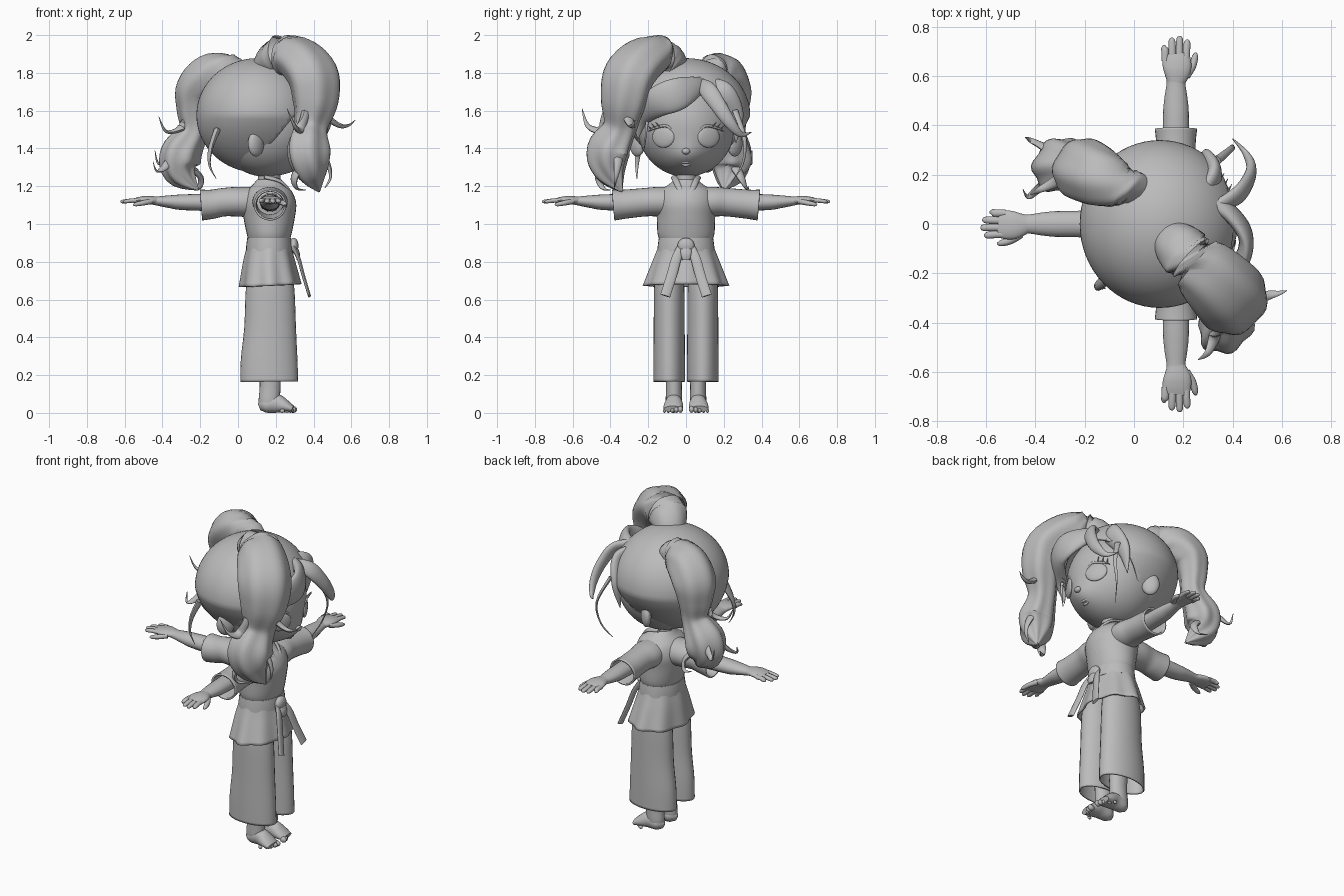
import bpy, bmesh, math
from mathutils import Vector, Matrix

grey = bpy.data.materials.new("clay_grey")
grey.diffuse_color = (0.5, 0.5, 0.5, 1)


def finish(name, bm, angle=50):
    bmesh.ops.recalc_face_normals(bm, faces=bm.faces)
    me = bpy.data.meshes.new(name)
    bm.to_mesh(me)
    bm.free()
    me.materials.append(grey)
    ob = bpy.data.objects.new(name, me)
    bpy.context.collection.objects.link(ob)
    bpy.ops.object.select_all(action='DESELECT')
    ob.select_set(True)
    bpy.context.view_layer.objects.active = ob
    bpy.ops.object.shade_smooth_by_angle(angle=math.radians(angle))
    return ob


def catmull(p, steps):
    """Smooth a list of equal-length tuples."""
    out = []
    for i in range(len(p) - 1):
        a, b, c, d = p[max(i - 1, 0)], p[i], p[i + 1], p[min(i + 2, len(p) - 1)]
        for k in range(steps):
            t = k / steps
            out.append([0.5 * (2 * q + (r - o) * t + (2 * o - 5 * q + 4 * r - s) * t * t
                        + (3 * q - o - 3 * r + s) * t ** 3) for o, q, r, s in zip(a, b, c, d)])
    return out + [list(p[-1])]


def tube(name, pts, up=(0, 0, 1), n=20, steps=5, ridge=0, lobes=6, caps=True):
    """Sweep an ellipse; each point is x, y, z, side radius, up radius."""
    rows = catmull(pts, steps)
    up = Vector(up)
    bm = bmesh.new()
    rings = []
    for i, row in enumerate(rows):
        c = Vector(row[:3])
        t = (Vector(rows[min(i + 1, len(rows) - 1)][:3]) - Vector(rows[max(i - 1, 0)][:3])).normalized()
        side = t.cross(up).normalized()
        nor = side.cross(t)
        ring = []
        for k in range(n):
            a = 2 * math.pi * k / n
            m = 1 + ridge * i / len(rows) * math.cos(lobes * a)
            ring.append(bm.verts.new(c + side * max(row[3], .001) * m * math.cos(a)
                                     + nor * max(row[4], .001) * m * math.sin(a)))
        rings.append(ring)
    for r0, r1 in zip(rings, rings[1:]):
        for k in range(n):
            bm.faces.new((r0[k], r0[(k + 1) % n], r1[(k + 1) % n], r1[k]))
    if caps:
        bm.faces.new(rings[0])
        bm.faces.new(rings[-1])
    return finish(name, bm)


def ball(name, loc, scale, yaw=0, seg=24):
    bm = bmesh.new()
    bmesh.ops.create_uvsphere(bm, u_segments=seg, v_segments=seg // 2, radius=1)
    bm.transform(Matrix.Translation(loc) @ Matrix.Rotation(yaw, 4, 'Z') @ Matrix.Diagonal((*scale, 1)))
    return finish(name, bm)


def thicken(ob, t):
    m = ob.modifiers.new("thickness", 'SOLIDIFY')
    m.thickness = t
    m.offset = -1


X = (1, 0, 0)

# Head: face with a soft muzzle bulge, nose, mouth, neck
bm = bmesh.new()
bmesh.ops.create_uvsphere(bm, u_segments=64, v_segments=48, radius=1)
for v in bm.verts:
    p = Vector((.15 + .27 * v.co.x, .26 * v.co.y, 1.525 + .275 * v.co.z))
    if v.co.x > 0:
        p.x += .042 * min(1, v.co.x * 2.5) * math.exp(-(p.y / .10) ** 2 - ((p.z - 1.345) / .08) ** 2)
    v.co = p
finish("face", bm)
ball("nose", (.416, 0, 1.385), (.018, .022, .017), seg=16)
tube("upper_lip", [(.355, -.055, 1.337, .002, .002), (.374, 0, 1.327, .008, .008), (.355, .055, 1.337, .002, .002)], n=8)
tube("lower_lip", [(.352, -.03, 1.318, .002, .002), (.360, 0, 1.311, .008, .008), (.352, .03, 1.318, .002, .002)], n=8)
tube("neck", [(.165, 0, 1.15, .07, .07), (.165, 0, 1.23, .055, .06), (.165, 0, 1.33, .06, .065)], up=X)

for s, side in ((-1, "right"), (1, "left")):
    # Eyes with lashes, and ears flared outward
    ball(side + "_eye", (.379, s * .12, 1.46), (.016, .066, .056), yaw=s * .5)
    tube(side + "_lash_line", [(.402, s * .058, 1.475, .004, .004), (.40, s * .10, 1.518, .007, .007),
                               (.367, s * .16, 1.51, .007, .007), (.345, s * .20, 1.49, .002, .002)], n=8)
    for k in range(3):
        y = .14 + .022 * k
        tube(side + "_lash", [(.385 - .016 * k, s * y, 1.515 - .006 * k, .004, .004),
                              (.397 - .016 * k, s * (y + .022), 1.54 - .008 * k, .001, .001)], n=6, steps=2)
    ball(side + "_ear", (.095, s * .258, 1.425), (.052, .028, .068), yaw=-s * .75)

# Hair cap, narrowed at the nape and sliced open over the face
bm = bmesh.new()
bmesh.ops.create_uvsphere(bm, u_segments=64, v_segments=48, radius=1)
for v in bm.verts:
    z = v.co.z
    v.co = Vector((.105 + .325 * v.co.x, .34 * v.co.y * (1 + .33 * min(z, 0)), 1.575 + .303 * z))
bmesh.ops.bisect_plane(bm, geom=bm.verts[:] + bm.edges[:] + bm.faces[:], plane_co=(.17, 0, 1.42),
                       plane_no=(1, 0, -.85), clear_outer=True)
thicken(finish("hair_cap", bm), .015)

# Two ponytails
tube("right_ponytail", [(.13, -.04, 1.78, .07, .06), (.19, -.10, 1.87, .105, .09), (.30, -.20, 1.885, .135, .11),
                        (.395, -.30, 1.79, .15, .12), (.41, -.33, 1.65, .13, .11), (.385, -.35, 1.51, .095, .08),
                        (.375, -.41, 1.39, .125, .10), (.39, -.40, 1.28, .09, .08), (.43, -.34, 1.17, .004, .004)],
     up=(.7, -.7, .15), n=36, ridge=.10, lobes=6)
tube("left_ponytail", [(.04, .12, 1.76, .07, .05), (-.04, .15, 1.805, .095, .08), (-.14, .19, 1.79, .12, .11),
                       (-.22, .23, 1.71, .125, .10), (-.235, .24, 1.60, .10, .08), (-.235, .24, 1.49, .08, .07),
                       (-.30, .24, 1.37, .115, .10), (-.30, .23, 1.27, .09, .08), (-.21, .20, 1.18, .004, .004)],
     up=(-.8, .5, .2), n=36, ridge=.10, lobes=6)


# Loose curls: path points plus a starting radius, tapering to the tip
def curl(name, path, r):
    k = len(path) - 1
    tube(name, [(*p, max(r * (1 - i / k), .002), max(r * (1 - i / k), .002) * .6) for i, p in enumerate(path)],
         up=(.6, .3, .74), n=10)


curl("right_curl_out", [(.42, -.34, 1.66), (.47, -.31, 1.57), (.54, -.29, 1.52), (.59, -.28, 1.525), (.62, -.27, 1.55)], .04)
curl("right_curl_back", [(.36, -.40, 1.58), (.33, -.45, 1.50), (.30, -.52, 1.52), (.26, -.55, 1.61)], .045)
curl("right_curl_low", [(.40, -.36, 1.42), (.47, -.36, 1.33), (.49, -.37, 1.25), (.46, -.38, 1.19)], .035)
curl("right_curl_tip", [(.36, -.43, 1.34), (.30, -.46, 1.25), (.31, -.44, 1.19), (.36, -.40, 1.18)], .04)
curl("left_curl_out", [(-.25, .22, 1.60), (-.30, .18, 1.51), (-.38, .14, 1.49), (-.42, .12, 1.57)], .04)
curl("left_curl_back", [(-.28, .26, 1.42), (-.36, .31, 1.36), (-.42, .34, 1.32), (-.44, .35, 1.39)], .035)
curl("left_curl_low", [(-.32, .20, 1.38), (-.39, .14, 1.30), (-.43, .11, 1.28), (-.45, .14, 1.33)], .03)
curl("left_curl_tip", [(-.28, .25, 1.32), (-.20, .29, 1.25), (-.21, .32, 1.19), (-.27, .33, 1.20)], .035)
curl("nape_lock", [(-.11, -.22, 1.50), (-.145, -.25, 1.40), (-.15, -.26, 1.31), (-.115, -.26, 1.24)], .03)

# Fringe: one broad sweep to one side and short locks to the other
tube("fringe_sweep", [(.27, .09, 1.765, .01, .02), (.37, .06, 1.735, .05, .03), (.45, -.04, 1.69, .085, .03),
                      (.435, -.15, 1.645, .08, .03), (.34, -.235, 1.56, .045, .025), (.30, -.255, 1.45, .002, .002)],
     up=X, n=24, steps=8)
tube("fringe_lock", [(.29, .06, 1.76, .01, .02), (.41, .11, 1.715, .045, .025), (.46, .17, 1.63, .042, .025),
                     (.475, .23, 1.54, .032, .02), (.45, .29, 1.475, .016, .012), (.40, .345, 1.485, .002, .002)],
     up=X, steps=8)
tube("fringe_side", [(.25, .11, 1.76, .01, .02), (.325, .19, 1.70, .06, .03), (.295, .26, 1.58, .045, .025),
                     (.27, .265, 1.43, .002, .002)], up=X, steps=8)
curl("left_wisp", [(.34, .26, 1.60), (.40, .31, 1.45), (.38, .30, 1.32), (.34, .24, 1.22)], .018)
curl("right_wisp", [(.35, -.20, 1.62), (.36, -.21, 1.50), (.34, -.22, 1.40)], .014)

# Jacket body, pleated hem and snug belt
tube("jacket", [(.165, 0, .90, .13, .105), (.165, 0, .945, .15, .118), (.165, 0, 1.04, .155, .137),
                (.165, 0, 1.11, .162, .143), (.165, 0, 1.17, .145, .122), (.165, 0, 1.21, .09, .085),
                (.165, 0, 1.235, .06, .065)], up=X, n=32)
thicken(tube("jacket_skirt", [(.165, 0, .95, .138, .110), (.165, 0, .89, .143, .115), (.165, 0, .79, .178, .137),
                              (.17, 0, .675, .22, .16)], up=X, n=96, ridge=.045, lobes=8, caps=False), .01)
tube("belt", [(.165, 0, .855, .152, .123), (.165, 0, .89, .149, .121), (.165, 0, .925, .144, .116)],
     up=X, n=32, steps=2)
ball("belt_knot", (.295, 0, .885), (.025, .045, .042))
tube("belt_knot_end", [(.305, 0, .87, .03, .012), (.317, 0, .84, .028, .011), (.318, 0, .81, .02, .008)], up=X)

for s, side in ((-1, "right"), (1, "left")):
    tube(side + "_belt_tail", [(.285, s * .02, .89, .02, .012), (.32, s * .05, .82, .026, .010),
                               (.345, s * .075, .73, .027, .009), (.378, s * .11, .62, .027, .008)], up=X, n=12)
    tube(side + "_collar", [(.14, s * .066, 1.25, .016, .008), (.225, s * .052, 1.225, .016, .008),
                            (.28, s * .026, 1.165, .014, .007), (.302, 0, 1.11, .010, .005)], up=X, n=10)

    # Open-hemmed trousers, ankle, foot and toes
    y = s * .089
    thicken(tube(side + "_trouser", [(.17, y, .76, .068, .10), (.17, y, .67, .08, .127), (.17, y, .45, .082, .137),
                                     (.165, y, .28, .084, .15), (.165, y, .165, .084, .153)],
                 up=X, n=28, caps=False), .008)
    f = s * .064
    tube(side + "_ankle", [(.17, f, .36, .05, .06), (.17, f, .24, .045, .058), (.17, f, .14, .042, .055),
                           (.165, f, .06, .043, .056), (.165, f, .02, .033, .048)], up=X)
    tube(side + "_foot", [(.112, f, .03, .012, .018), (.14, f, .04, .04, .04), (.20, f, .05, .045, .05),
                          (.25, s * .067, .035, .052, .035), (.29, s * .07, .02, .048, .018)])
    for k in range(5):
        r = .018 - .0018 * k
        ball(side + "_toe", (.292 - .0036 * k * k, s * (.03 + .021 * k), r), (r * 1.2, r * .8, r), seg=12)

tube("jacket_overlap", [(.303, 0, 1.11, .010, .004), (.296, .012, 1.03, .010, .004),
                        (.277, .03, .95, .010, .004)], up=X, n=10)


# Arm with open sleeve, palm, fingers and thumb
def arm(side, origin, along, thumb, sleeve_end):
    o, d, w = Vector(origin), Vector(along), Vector(thumb)

    def part(name, pts, n=20, caps=True):
        return tube(side + name, [(*(o + d * a + w * b + Vector((0, 0, c))), ra, rb) for a, b, c, ra, rb in pts],
                    n=n, caps=caps)

    e = sleeve_end
    thicken(part("_sleeve", [(.06, 0, 1.115, .09, .08), (.15, 0, 1.118, .093, .078), (.22, 0, 1.115, .08, .075),
                             (e - .06, 0, 1.105, .08, .077), (e, 0, 1.10, .086, .082)], 28, False), .01)
    part("_forearm", [(.15, 0, 1.115, .055, .05), (.42, 0, 1.115, .053, .042), (.50, 0, 1.118, .048, .034),
                      (.57, 0, 1.122, .038, .024), (.60, 0, 1.125, .042, .021)])
    part("_palm", [(.57, 0, 1.123, .036, .022), (.62, .005, 1.128, .055, .021), (.66, .003, 1.126, .058, .018),
                   (.69, 0, 1.123, .052, .013)])
    for k, (b, tip) in enumerate(((-.044, .725), (-.015, .755), (.014, .762), (.042, .748))):
        part("_finger", [(.66, b, 1.125, .015, .013), (.70, b, 1.124, .0155, .012),
                         (tip - .012, b * 1.08, 1.119, .013, .010), (tip, b * 1.08, 1.117, .004, .004)], n=10)
    part("_thumb", [(.60, .04, 1.120, .018, .015), (.64, .066, 1.112, .016, .014),
                    (.68, .078, 1.104, .012, .011), (.695, .079, 1.10, .003, .003)], n=10)


arm("right", (.17, 0, 0), (0, -1, 0), (1, 0, 0), .385)
arm("left", (.17, 0, 0), (0, 1, 0), (1, 0, 0), .385)
arm("rear", (.14, 0, 0), (-1, 0, 0), (0, -1, 0), .335)
